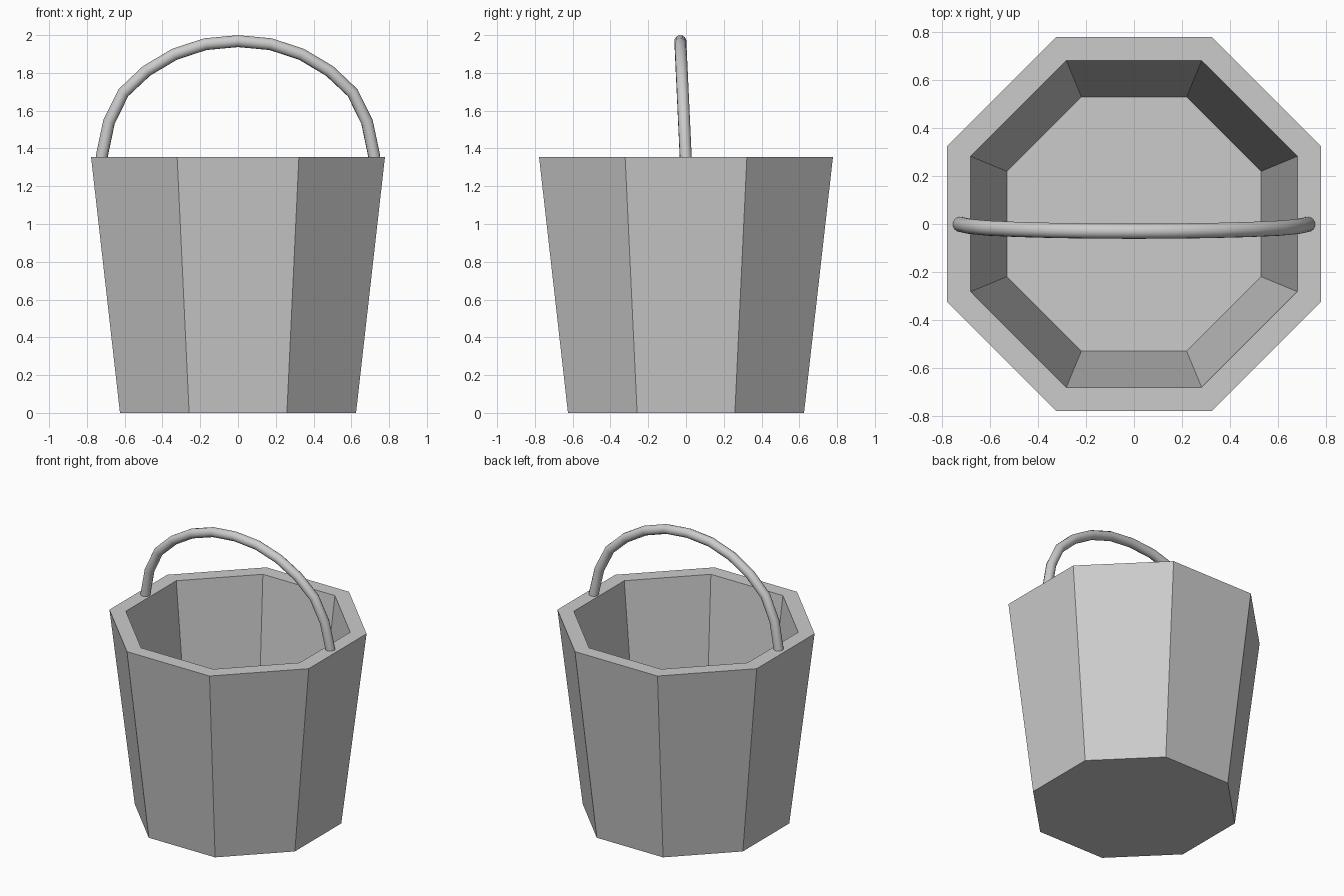
import bpy, bmesh, math

if "Cube" in bpy.data.objects:
    bpy.data.objects.remove(bpy.data.objects["Cube"])

# Bucket: octagonal shell lofted through rings given as (apothem, height)
rings = [(0.625, 0.0), (0.778, 1.355), (0.679, 1.355), (0.528, 0.02)]
N = 8
bm = bmesh.new()
loops = []
for apothem, z in rings:
    r = apothem / math.cos(math.pi / N)
    loops.append([bm.verts.new((r * math.cos((i + 0.5) * 2 * math.pi / N),
                                r * math.sin((i + 0.5) * 2 * math.pi / N), z))
                  for i in range(N)])
for a, b in zip(loops, loops[1:]):
    for i in range(N):
        j = (i + 1) % N
        bm.faces.new((a[i], a[j], b[j], b[i]))
bm.faces.new(loops[0][::-1])   # underside
bm.faces.new(loops[-1])        # inner floor
bmesh.ops.recalc_face_normals(bm, faces=bm.faces)
mesh = bpy.data.meshes.new("bucket")
bm.to_mesh(mesh)
bm.free()
bpy.context.collection.objects.link(bpy.data.objects.new("bucket", mesh))

# Handle: mirrored arch path, leaning slightly forward, swept as a round tube
half = [(0.725, 1.32), (0.72, 1.365), (0.683, 1.54), (0.607, 1.695), (0.485, 1.81),
        (0.337, 1.898), (0.173, 1.952)]
path = [(-x, z) for x, z in half] + [(0, 1.968)] + half[::-1]
curve = bpy.data.curves.new("handle", 'CURVE')
curve.dimensions = '3D'
curve.bevel_depth = 0.032
curve.bevel_resolution = 4
curve.use_fill_caps = True
spline = curve.splines.new('POLY')
spline.points.add(len(path) - 1)
for p, (x, z) in zip(spline.points, path):
    p.co = (x, -0.03 * (z - 1.32) / 0.648, z, 1)
handle = bpy.data.objects.new("handle", curve)
bpy.context.collection.objects.link(handle)
bpy.context.view_layer.objects.active = handle
handle.select_set(True)
bpy.ops.object.convert(target='MESH')
bpy.ops.object.shade_smooth_by_angle(angle=math.radians(40))
